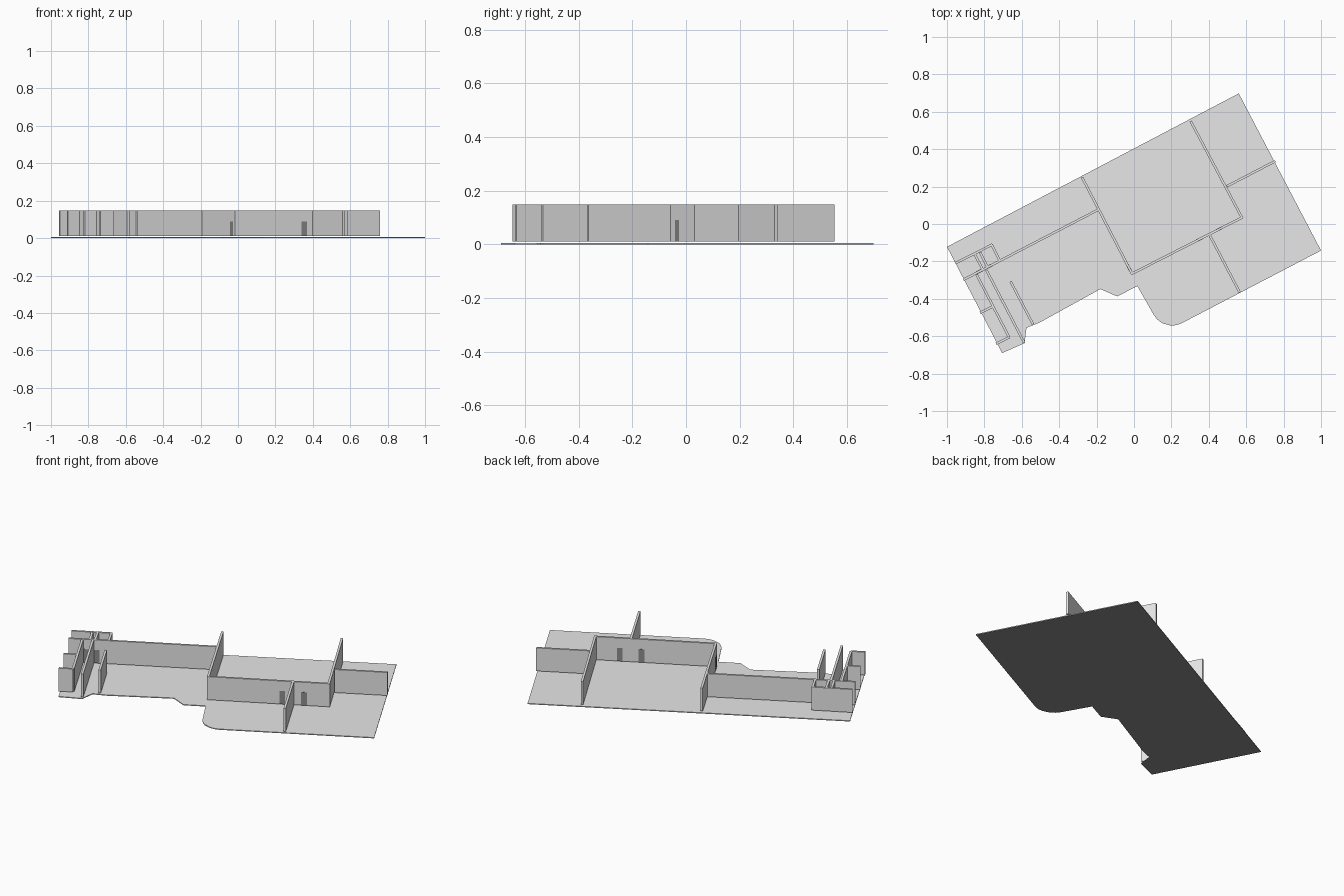
import bpy, bmesh
from mathutils import Vector

if "Cube" in bpy.data.objects:
    bpy.data.objects.remove(bpy.data.objects["Cube"])

BOTTOM, TOP, THICK = 0.011, 0.149, 0.013


def material(name, value):
    m = bpy.data.materials.new(name)
    m.diffuse_color = (value, value, value, 1)
    m.use_nodes = True
    m.node_tree.nodes["Principled BSDF"].inputs["Base Color"].default_value = m.diffuse_color
    return m


GREY = material("light grey", 0.8)
DARK = material("dark grey", 0.26)


def prism(name, outline, z0, z1, mat):
    """Upright solid from a flat outline."""
    bm = bmesh.new()
    face = bm.faces.new([bm.verts.new((x, y, z0)) for x, y in outline])
    ext = bmesh.ops.extrude_face_region(bm, geom=[face])
    top = [g for g in ext["geom"] if isinstance(g, bmesh.types.BMVert)]
    bmesh.ops.translate(bm, vec=(0, 0, z1 - z0), verts=top)
    bmesh.ops.recalc_face_normals(bm, faces=bm.faces)
    mesh = bpy.data.meshes.new(name)
    bm.to_mesh(mesh)
    bm.free()
    mesh.materials.append(mat)
    ob = bpy.data.objects.new(name, mesh)
    bpy.context.collection.objects.link(ob)
    return ob


def slab(name, a, b, thick=THICK, z0=BOTTOM, z1=TOP, mat=GREY):
    """Straight wall along the line a-b."""
    a, b = Vector(a), Vector(b)
    d = (b - a).normalized()
    n = Vector((-d.y, d.x)) * thick / 2
    prism(name, [a - n, b - n, b + n, a + n], z0, z1, mat)


# floor slab with the rounded front corner and the notched edge
floor = prism("floor", [(-1, -.122), (-.705, -.69), (-.585, -.637),
                        (-.575, -.555), (-.505, -.527), (-.18, -.348),
                        (-.09, -.387), (.018, -.332), (.105, -.485),
                        (.125, -.511), (.15, -.53), (.195, -.543),
                        (.225, -.541), (.25, -.533), (1, -.142), (.56, .698)],
              0, 0.005, GREY)

# dark underside
floor.data.materials.append(DARK)
for p in floor.data.polygons:
    p.material_index = 1 if p.normal.z < -0.5 else 0

# partition walls
walls = {
    "entry_wall": [(-.955, -.21), (-.758, -.11)],
    "entry_return_wall": [(-.762, -.108), (-.718, -.195)],
    "long_corridor_wall": [(-.912, -.298), (-.19, .077)],
    "room_cross_wall": [(-.278, .25), (-.01, -.267)],
    "hall_wall": [(-.015, -.268), (.582, .037)],
    "hall_back_wall": [(.579, .03), (.303, .55)],
    "right_wall": [(.497, .202), (.755, .336)],
    "front_right_wall": [(.405, -.06), (.565, -.366)],
    "left_room_long_wall": [(-.79, -.245), (-.587, -.635)],
    "left_stub_wall_a": [(-.85, -.165), (-.808, -.245)],
    "left_stub_wall_b": [(-.823, -.152), (-.783, -.233)],
    "left_room_inner_wall": [(-.842, -.27), (-.669, -.603)],
    "left_room_end_wall": [(-.737, -.641), (-.667, -.605)],
    "left_room_divider": [(-.822, -.475), (-.752, -.44)],
    "left_front_wall": [(-.66, -.307), (-.54, -.536)],
}
for name, (a, b) in walls.items():
    slab(name, a, b)


# dark doors set in the walls, slightly proud on both sides
def door(name, wall, t):
    a, b = (Vector(p) for p in walls[wall])
    c, d = a.lerp(b, t), (b - a).normalized() * 0.016
    slab(name, c - d, c + d, THICK + 0.002, BOTTOM, 0.09, DARK)


for i, (wall, t) in enumerate([("hall_wall", .613), ("hall_wall", .79),
                               ("room_cross_wall", .935),
                               ("long_corridor_wall", .12),
                               ("long_corridor_wall", .19)]):
    door("door_%d" % (i + 1), wall, t)
